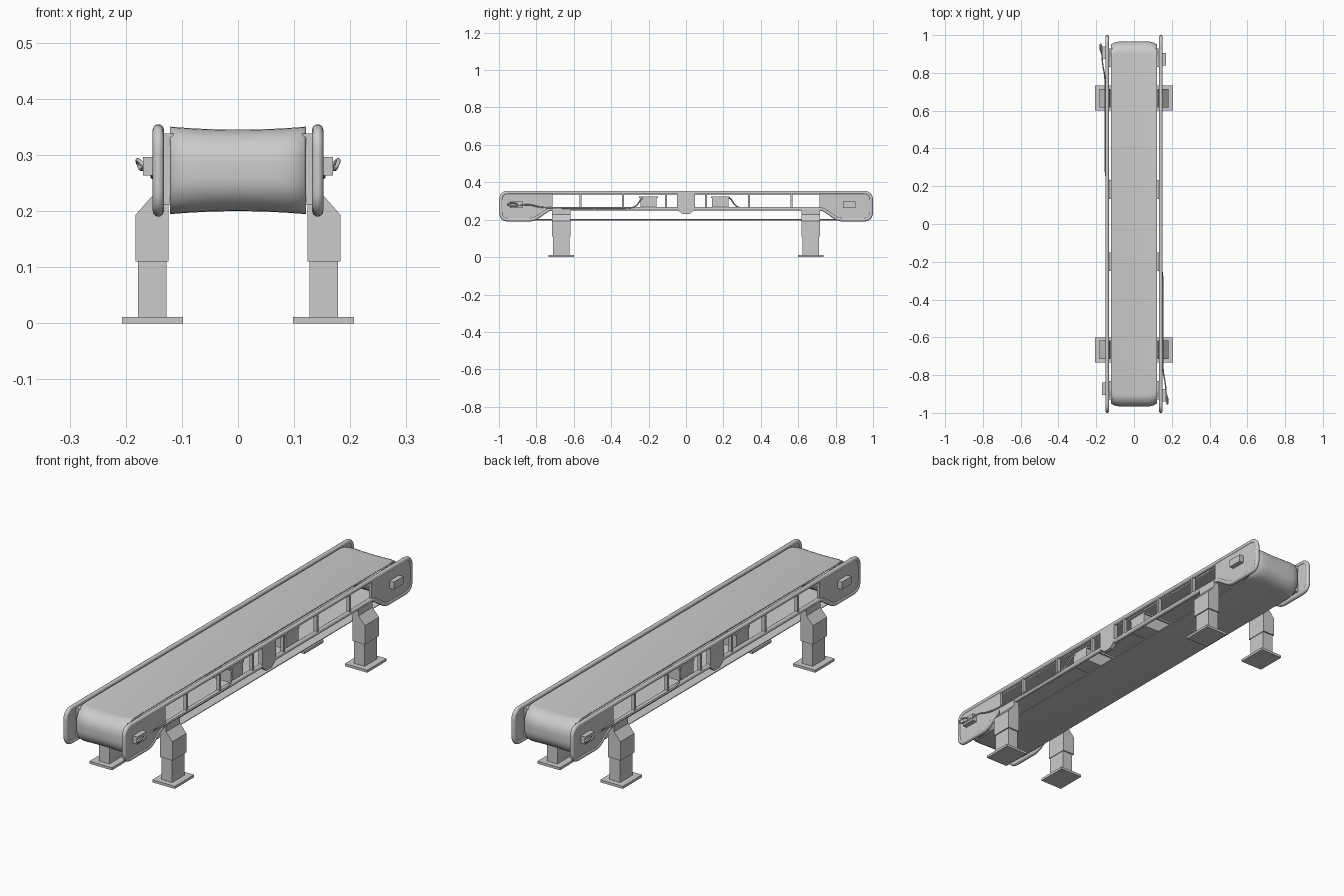
import bpy, bmesh
from math import sin, cos, pi
from mathutils import Vector

if "Cube" in bpy.data.objects:
    bpy.data.objects.remove(bpy.data.objects["Cube"])


def finish(name, bm, smooth=False):
    bmesh.ops.recalc_face_normals(bm, faces=bm.faces)
    me = bpy.data.meshes.new(name)
    bm.to_mesh(me)
    bm.free()
    ob = bpy.data.objects.new(name, me)
    bpy.context.collection.objects.link(ob)
    if smooth:
        bpy.context.view_layer.objects.active = ob
        ob.select_set(True)
        bpy.ops.object.shade_smooth_by_angle(angle=0.7)
        ob.select_set(False)
    return ob


def box(name, x0, x1, y0, y1, z0, z1):
    bm = bmesh.new()
    bmesh.ops.create_cube(bm, size=1)
    for v in bm.verts:
        v.co = ((x0 + x1) / 2 + v.co.x * (x1 - x0),
                (y0 + y1) / 2 + v.co.y * (y1 - y0),
                (z0 + z1) / 2 + v.co.z * (z1 - z0))
    return finish(name, bm)


def prism(name, pts, d):
    """Extrude a planar outline (3D points) along d."""
    bm = bmesh.new()
    f = bm.faces.new([bm.verts.new(p) for p in pts])
    r = bmesh.ops.extrude_face_region(bm, geom=[f])
    bmesh.ops.translate(bm, vec=d, verts=[g for g in r['geom'] if isinstance(g, bmesh.types.BMVert)])
    return finish(name, bm)


def rounded(pts, n=6):
    """Round the corners of a 2D outline given as (y, z, radius)."""
    out = []
    for i, (y, z, r) in enumerate(pts):
        p = Vector((y, z))
        a = (Vector(pts[i - 1][:2]) - p).normalized()
        b = (Vector(pts[(i + 1) % len(pts)][:2]) - p).normalized()
        if r == 0:
            out.append(p)
            continue
        for k in range(n + 1):
            t = k / n
            # quadratic blend across the corner
            out.append(p + a * r * (1 - t) ** 2 + b * r * t ** 2)
    return out


def tube(name, pts, radius, cyclic=False, kind='POLY'):
    cu = bpy.data.curves.new(name, 'CURVE')
    cu.dimensions = '3D'
    cu.bevel_depth = radius
    cu.bevel_resolution = 3
    cu.use_fill_caps = True
    s = cu.splines.new(kind)
    s.points.add(len(pts) - 1)
    for q, p in zip(s.points, pts):
        q.co = (*p, 1)
    s.use_cyclic_u = cyclic
    if kind == 'NURBS':
        s.order_u = 3
        s.use_endpoint_u = True
        s.resolution_u = 5
    ob = bpy.data.objects.new(name, cu)
    bpy.context.collection.objects.link(ob)
    return ob


# Belt: thin troughed loop with softened edges at both ends
W, ZC, HH, YE, R = 0.121, 0.2725, 0.078, 0.965, 0.065
loop = []
for cy, cz, a0 in ((1, 1, 0), (-1, 1, 90), (-1, -1, 180), (1, -1, 270)):
    for k in range(9):
        a = (a0 + k * 90 / 8) * pi / 180
        loop.append((cy * (YE - R) + R * cos(a), cz * (HH - R) + R * sin(a)))
bm = bmesh.new()
rows = []
for u in (-1, -.97, -.92, -.85, -.7, -.45, -.2, 0, .2, .45, .7, .85, .92, .97, 1):
    trough = 1 - 0.07 * (1 - u * u)
    edge = 0.016 * max(0, (abs(u) - .7) / .3) ** 2
    rows.append([bm.verts.new((u * W, y - (edge if y > 0 else -edge), ZC + z * trough)) for y, z in loop])
for a, b in zip(rows, rows[1:]):
    for i in range(len(loop)):
        j = (i + 1) % len(loop)
        bm.faces.new((a[i], a[j], b[j], b[i]))
belt = finish("belt", bm, True)
mod = belt.modifiers.new("thickness", 'SOLIDIFY')
mod.thickness = 0.005
mod.offset = -1

# End rollers inside the belt
for e in (-1, 1):
    bm = bmesh.new()
    bmesh.ops.create_cone(bm, cap_ends=True, segments=40, radius1=0.064, radius2=0.064, depth=0.236)
    for v in bm.verts:
        v.co = (v.co.z, v.co.y + e * 0.884, v.co.x + ZC)
    finish("end_roller", bm, True)

# Outline of a side frame: deep ends, shallow middle
half = [(0.73, 0.258, 0.02), (0.815, 0.2, 0.025), (0.99, 0.2, 0.04), (0.99, 0.345, 0.04)]
outline = half + [(-y, z, r) for y, z, r in reversed(half)]
XF = 0.142

for s in (-1, 1):
    # Rounded rim and lower middle rail
    tube("side_frame_rim", [(s * XF, p.x, p.y) for p in rounded(outline)], 0.01, True)

    # End plates, bearing blocks and axle blocks
    for e in (-1, 1):
        plate = [(e * y, z, r) for y, z, r in half] + [(e * 0.715, 0.345, 0), (e * 0.715, 0.258, 0)]
        prism("end_plate", [(s * XF - 0.006, p.x, p.y) for p in rounded(plate)], (0.012, 0, 0))
        ys = sorted((e * 0.83, e * 0.93))
        xs = sorted((s * 0.115, s * 0.14))
        box("bearing_block", *xs, *ys, 0.212, 0.338)
        yc = 0.872 if e == s else 0.907
        xs = sorted((s * 0.14, s * 0.169))
        box("axle_block", *xs, e * yc - 0.033, e * yc + 0.033, 0.263, 0.296)

    # Upright dividers in the open middle
    for y in (-0.565, -0.337, -0.107, 0.107, 0.337, 0.565):
        box("frame_divider", s * XF - 0.008, s * XF + 0.008, y - 0.005, y + 0.005, 0.256, 0.346)

    # Central bracket with a pointed foot
    prism("centre_bracket", [(s * XF - 0.009, y, z) for y, z in (
        (-.047, .347), (.047, .347), (.047, .253), (.018, .23), (-.018, .23), (-.047, .253))],
        (0.018, 0, 0))

    # Legs: telescoping posts on foot plates
    for e in (-1, 1):
        y = e * 0.667
        xs = sorted((s * 0.098, s * 0.207))
        box("foot_plate", *xs, y - 0.067, y + 0.067, 0, 0.011)
        xs = sorted((s * 0.127, s * 0.178))
        box("lower_leg", *xs, y - 0.043, y + 0.043, 0.01, 0.12)
        prism("upper_leg", [(s * x, y - 0.049, z) for x, z in (
            (.124, .11), (.183, .11), (.183, .193), (.152, .228), (.152, .256), (.131, .256), (.124, .225))],
            (0, 0.098, 0))

    # Cable from the axle block to the cross beam (turned half round on the other side)
    path = [(.166, -.9, .28), (.178, -.91, .292), (.18, -.95, .29), (.174, -.955, .275), (.17, -.9, .274),
            (.166, -.84, .283), (.155, -.79, .268), (.152, -.73, .263), (.153, -.6, .261), (.153, -.4, .261),
            (.152, -.28, .262), (.15, -.255, .285), (.14, -.24, .315), (.12, -.22, .32)]
    tube("cable", [(s * x, s * y, z) for x, y, z in path], 0.0035, kind='NURBS')

# Cross beams joining the side frames, each with a thin cap
for y in (-0.2, 0.183):
    box("cross_beam", -0.135, 0.135, y - 0.043, y + 0.043, 0.258, 0.315)
    box("cross_beam_cap", -0.135, 0.135, y - 0.05, y + 0.05, 0.315, 0.323)
